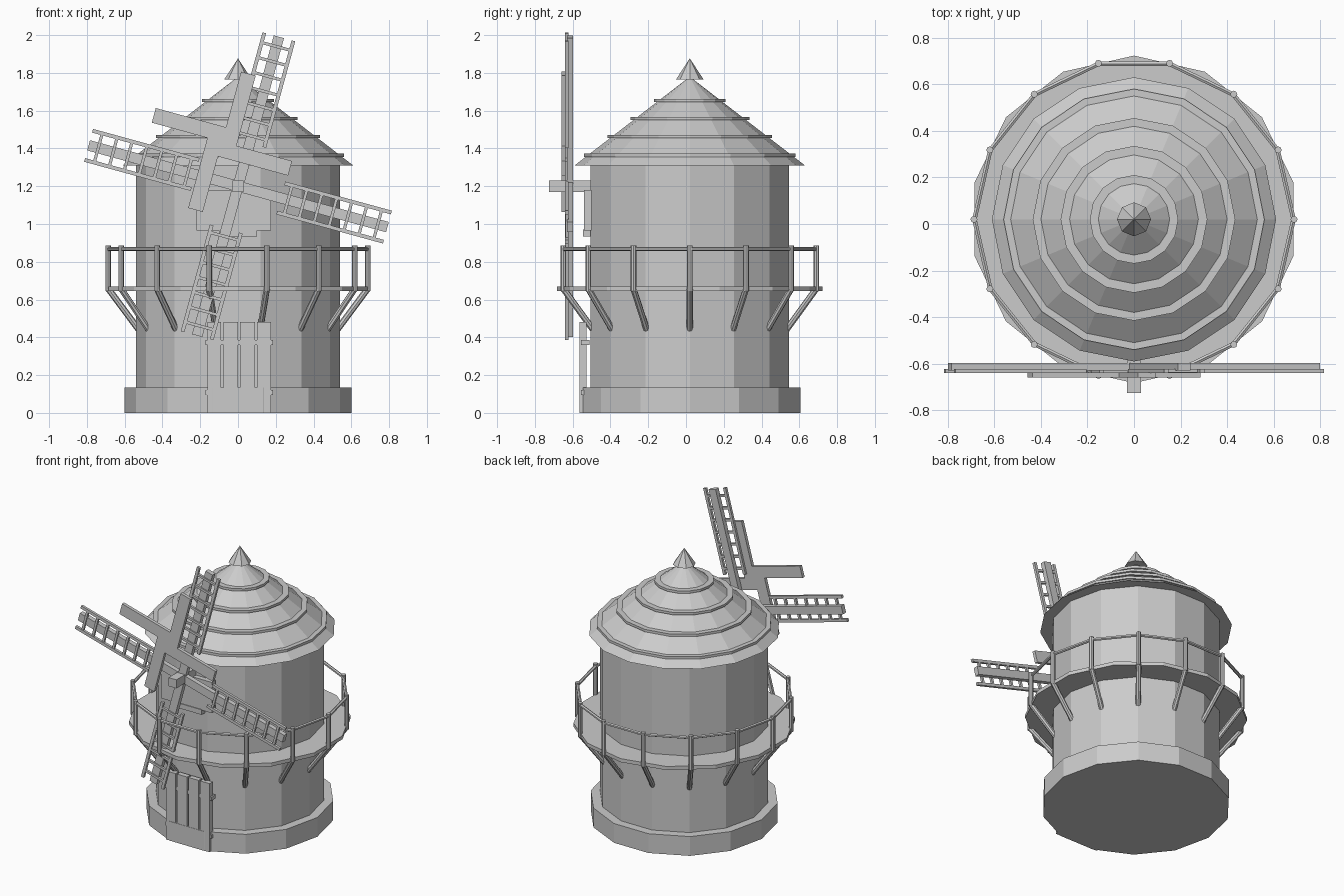
import bpy, bmesh, math
from mathutils import Vector, Matrix

if "Cube" in bpy.data.objects:
    bpy.data.objects.remove(bpy.data.objects["Cube"])

CY = 0.02            # tower axis in y
N = 14               # tower sides
STEP = 2 * math.pi / N
HUB = Vector((0, 0, 1.2))
TILT = math.radians(15.3)


def finish(name, bm):
    bmesh.ops.recalc_face_normals(bm, faces=bm.faces)
    me = bpy.data.meshes.new(name)
    bm.to_mesh(me)
    bm.free()
    ob = bpy.data.objects.new(name, me)
    bpy.context.collection.objects.link(ob)
    return ob


def lathe(name, profile, n, phase=0.0):
    """Faceted solid of revolution about the tower axis; profile is (r, z)."""
    bm = bmesh.new()
    rings = []
    for r, z in profile:
        if r == 0:
            rings.append([bm.verts.new((0, CY, z))])
        else:
            rings.append([bm.verts.new((r * math.cos(phase + 2 * math.pi * i / n),
                                        CY + r * math.sin(phase + 2 * math.pi * i / n), z))
                          for i in range(n)])
    for a, b in zip(rings, rings[1:]):
        for i in range(n):
            j = (i + 1) % n
            bm.faces.new((a[i], a[j], b[0]) if len(b) == 1 else (a[i], a[j], b[j], b[i]))
    bm.faces.new(rings[0])
    if len(rings[-1]) > 1:
        bm.faces.new(rings[-1])
    return finish(name, bm)


def add_box(bm, lo, hi, matrix=Matrix()):
    lo, hi = Vector(lo), Vector(hi)
    m = matrix @ Matrix.Translation((lo + hi) / 2) @ Matrix.Diagonal((*(hi - lo), 1))
    bmesh.ops.create_cube(bm, size=1, matrix=m)


def add_rod(bm, p, q, r, sides=8):
    p, q = Vector(p), Vector(q)
    d = q - p
    m = Matrix.Translation((p + q) / 2) @ d.to_track_quat('Z', 'Y').to_matrix().to_4x4()
    bmesh.ops.create_cone(bm, cap_ends=True, segments=sides, radius1=r, radius2=r,
                          depth=d.length, matrix=m)


def polar(r, k, z):
    return (r * math.cos(k * STEP), CY + r * math.sin(k * STEP), z)


# Tower body and plinth
lathe("tower_wall", [(0.54, 0.0), (0.54, 1.32)], N)
lathe("tower_base", [(0.60, 0.0), (0.60, 0.135)], N)

# Conical roof with raised rings and a finial
lathe("roof_cone", [(0.61, 1.31), (0.0, 1.78)], 16)
for i, (r, z) in enumerate([(0.56, 1.355), (0.435, 1.455), (0.315, 1.55), (0.19, 1.645)]):
    lathe(f"roof_ring_{i + 1}", [(r, z), (r, z + 0.017)], 16)
lathe("roof_finial", [(0.073, 1.765), (0.0, 1.877)], 8)

# Gallery deck, with posts, hand rail and braces
lathe("gallery_deck", [(0.703, 0.645), (0.703, 0.67)], N, STEP / 2)
posts, rail, braces = bmesh.new(), bmesh.new(), bmesh.new()
for k in range(N):
    add_rod(posts, polar(0.687, k, 0.645), polar(0.687, k, 0.885), 0.015)
    add_rod(rail, polar(0.685, k, 0.867), polar(0.685, k + 1, 0.867), 0.011, 6)
    add_rod(braces, polar(0.685, k, 0.655), polar(0.525, k, 0.44), 0.017)
finish("gallery_posts", posts)
finish("gallery_rail", rail)
finish("gallery_braces", braces)

# Plank door with two cross bands
door = bmesh.new()
for a, b in [(-0.162, -0.09), (-0.078, 0.0), (0.011, 0.089), (0.1, 0.174)]:
    add_box(door, (a, -0.563, 0.0), (b, -0.527, 0.48))
for z in (0.095, 0.36):
    add_box(door, (-0.173, -0.557, z), (0.184, -0.51, z + 0.025))
finish("door", door)

# Window panel with sill behind the sails
win = bmesh.new()
add_box(win, (-0.22, -0.54, 0.965), (0.175, -0.5, 1.18))
add_box(win, (-0.10, -0.545, 0.935), (0.10, -0.5, 0.97))
finish("window_panel", win)

# Square axle
axle = bmesh.new()
add_box(axle, (-0.03, -0.725, 1.17), (0.03, -0.49, 1.23))
finish("sail_axle", axle)

# Four lattice sails and the pinwheel of boards set off from the hub
spars, lattice, boards = bmesh.new(), bmesh.new(), bmesh.new()
for k in range(4):
    turn = Matrix.Rotation(TILT + k * math.pi / 2, 4, 'Y')
    m = Matrix.Translation(HUB) @ turn
    add_box(spars, (-0.028, -0.63, 0), (0.028, -0.597, 0.82), m)
    for x in (-0.08, 0.08):
        add_box(lattice, (x - 0.01, -0.64, 0.235), (x + 0.01, -0.622, 0.82), m)
    for i in range(7):
        z = 0.275 + i * 0.082
        add_box(lattice, (-0.08, -0.638, z - 0.008), (0.08, -0.622, z + 0.008), m)
    add_box(boards, (0, -0.66, 0), (0.08, -0.637, 0.385),
            Matrix.Translation((-0.085, 0, 1.435)) @ turn)
finish("sail_spars", spars)
finish("sail_lattice", lattice)
finish("sail_boards", boards)
